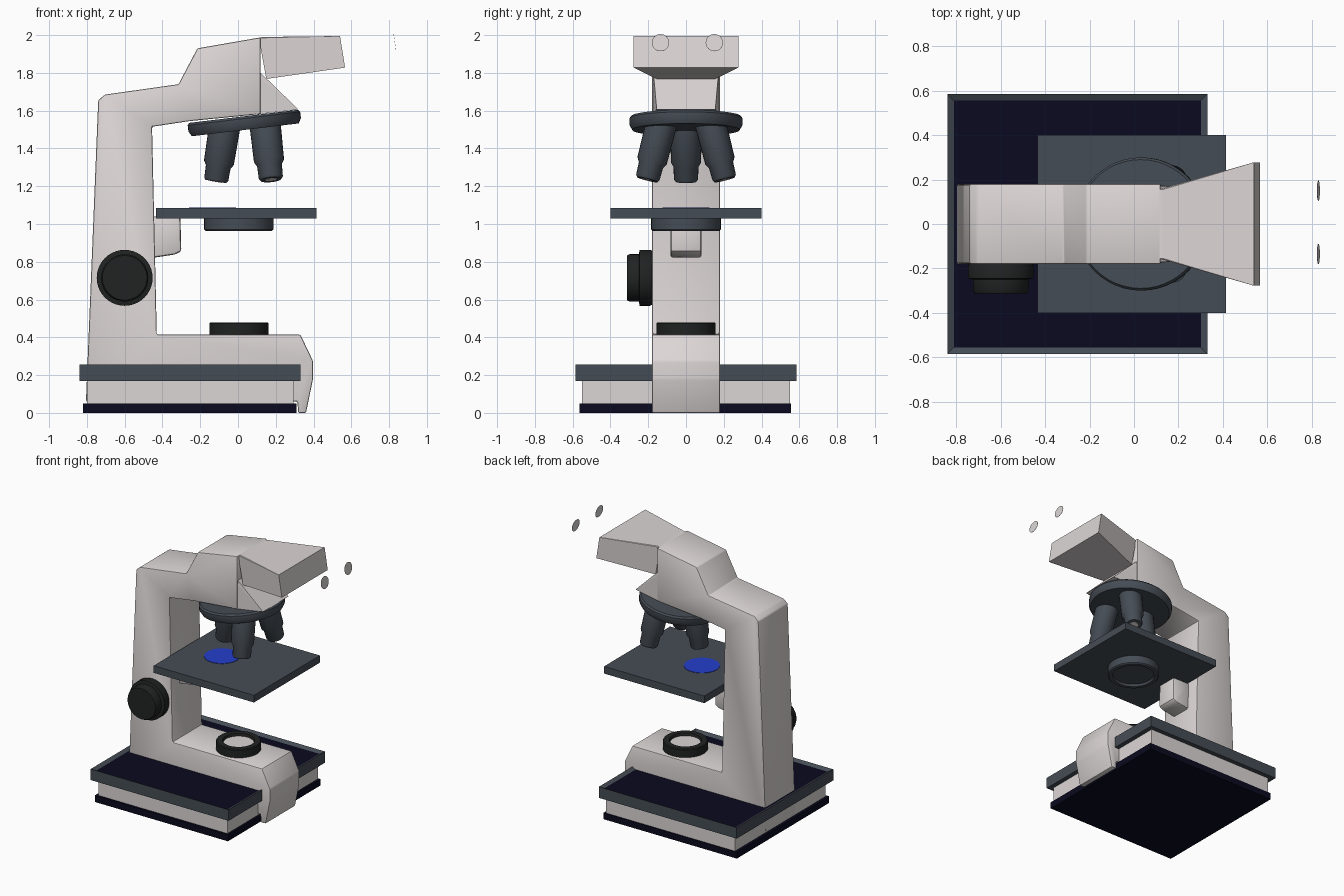
import bpy, bmesh, math
from mathutils import Vector

if "Cube" in bpy.data.objects:
    bpy.data.objects.remove(bpy.data.objects["Cube"])


def material(name, r, g, b):
    m = bpy.data.materials.new(name)
    m.use_nodes = True
    m.diffuse_color = (r, g, b, 1)
    m.node_tree.nodes["Principled BSDF"].inputs["Base Color"].default_value = (r, g, b, 1)
    return m


CREAM = material("warm_white", 0.72, 0.67, 0.67)
SLATE = material("slate_grey", 0.06, 0.073, 0.09)
NAVY = material("dark_navy", 0.003, 0.003, 0.014)
BLACK = material("soft_black", 0.015, 0.016, 0.016)
BLUE = material("bright_blue", 0.018, 0.05, 0.6)


def finish(bm, name, *mats, smooth=True):
    bmesh.ops.recalc_face_normals(bm, faces=bm.faces)
    me = bpy.data.meshes.new(name)
    bm.to_mesh(me)
    bm.free()
    ob = bpy.data.objects.new(name, me)
    bpy.context.collection.objects.link(ob)
    for m in mats:
        me.materials.append(m)
    if smooth:
        bpy.ops.object.select_all(action='DESELECT')
        ob.select_set(True)
        bpy.context.view_layer.objects.active = ob
        bpy.ops.object.shade_smooth_by_angle(angle=math.radians(32))
    return ob


def box_mesh(x, y, z):
    bm = bmesh.new()
    bmesh.ops.create_cube(bm, size=1)
    for v in bm.verts:
        v.co = [lo + (c + 0.5) * (hi - lo) for c, (lo, hi) in zip(v.co, (x, y, z))]
    return bm


def box(name, mat, x, y, z):
    return finish(box_mesh(x, y, z), name, mat, smooth=False)


def prism(name, mat, profile, half_width, bevel):
    """Side profile in x and z, extruded across y with rounded edges."""
    bm = bmesh.new()
    face = bm.faces.new([bm.verts.new((x, -half_width, z)) for x, z in profile])
    new = bmesh.ops.extrude_face_region(bm, geom=[face])["geom"]
    for v in new:
        if isinstance(v, bmesh.types.BMVert):
            v.co.y = half_width
    bmesh.ops.recalc_face_normals(bm, faces=bm.faces)
    if bevel:
        bmesh.ops.bevel(bm, geom=bm.edges[:], offset=bevel, segments=2,
                        profile=0.5, affect='EDGES', clamp_overlap=True)
    return finish(bm, name, mat)


def hull(name, mat, points):
    """Convex solid from (x, half width, z) points mirrored across y."""
    bm = bmesh.new()
    for x, y, z in points:
        bm.verts.new((x, y, z))
        bm.verts.new((x, -y, z))
    bmesh.ops.convex_hull(bm, input=bm.verts)
    bmesh.ops.dissolve_limit(bm, angle_limit=0.02, verts=bm.verts, edges=bm.edges)
    return finish(bm, name, mat, smooth=False)


def lathe(name, mat, profile, origin, axis, steps=40):
    """Turn (radius, distance) pairs around an axis."""
    bm = bmesh.new()
    vs = [bm.verts.new((r, 0, h)) for r, h in profile]
    es = [bm.edges.new(pair) for pair in zip(vs, vs[1:])]
    bmesh.ops.spin(bm, geom=vs + es, cent=(0, 0, 0), axis=(0, 0, 1),
                   angle=math.tau, steps=steps)
    bmesh.ops.remove_doubles(bm, verts=bm.verts, dist=0.0005)
    ob = finish(bm, name, mat)
    ob.rotation_mode = 'QUATERNION'
    ob.rotation_quaternion = Vector((0, 0, 1)).rotation_difference(Vector(axis).normalized())
    ob.location = origin
    return ob


UP, DOWN, RIGHT = (0, 0, 1), (0, 0, -1), (0, -1, 0)

# Plinth: slab, middle block and rim with a sunken top
box("plinth_slab", NAVY, (-0.82, 0.31), (-0.565, 0.555), (0, 0.05))
box("plinth_block", CREAM, (-0.80, 0.295), (-0.55, 0.55), (0.05, 0.18))
bm = box_mesh((-0.84, 0.33), (-0.585, 0.585), (0.17, 0.255))
bm.normal_update()
top = next(f for f in bm.faces if f.normal.z > 0.9)
bmesh.ops.inset_region(bm, faces=[top], thickness=0.04, depth=0)
top.material_index = 1
for v in top.verts:
    v.co.z -= 0.015
finish(bm, "plinth_rim", SLATE, NAVY, smooth=False)

# Body: foot, column, arm and head in one side profile
prism("body", CREAM, [
    (-0.805, 0.06), (0.315, 0.06), (0.318, 0.0), (0.36, 0.0), (0.397, 0.18),
    (0.397, 0.275), (0.33, 0.415), (-0.43, 0.415), (-0.455, 1.515),
    (-0.255, 1.545), (0.12, 1.582), (0.12, 1.988), (-0.215, 1.93),
    (-0.315, 1.74), (-0.705, 1.685), (-0.74, 1.655)], 0.181, 0.008)
hull("head_nose", CREAM, [
    (0.08, 0.178, 1.578), (0.08, 0.178, 1.80), (0.12, 0.172, 1.80),
    (0.15, 0.16, 1.77), (0.32, 0.155, 1.606)])
hull("eyepiece_block", CREAM, [
    (0.11, 0.155, 1.985), (0.13, 0.155, 1.99), (0.15, 0.155, 1.768),
    (0.54, 0.278, 1.995), (0.567, 0.278, 1.828)])

# Pair of eyepiece lenses
for side, y in (("left", 0.15), ("right", -0.135)):
    lathe(side + "_eyepiece_lens", CREAM, [(0, 0), (0.046, 0), (0.046, 0.001), (0, 0.001)],
          (0.83, y, 1.96), (0.99, 0, 0.14), 24)

# Tilted nosepiece with three objectives
lathe("nosepiece", SLATE, [(0, 0), (0.29, 0), (0.30, 0.012), (0.30, 0.045),
                           (0.285, 0.072), (0, 0.072)],
      (0.03, 0, 1.57), (0.12, 0, -1), 48)
objectives = {
    "back": ((-0.07, 0, 1.52), (-0.117, 0, 1.225)),
    "left": ((0.143, 0.13, 1.53), (0.175, 0.205, 1.235)),
    "right": ((0.143, -0.13, 1.53), (0.175, -0.205, 1.235)),
}
for side, (start, end) in objectives.items():
    a, b = Vector(start), Vector(end)
    n = (b - a).length
    lathe(side + "_objective", SLATE, [
        (0, 0), (0.083, 0), (0.08, n * 0.66), (0.066, n * 0.74),
        (0.064, n * 0.96), (0.056, n), (0, n)], a, b - a, 24)
    lathe(side + "_objective_lens", CREAM, [(0, 0), (0.032, 0), (0.032, 0.002), (0, 0.002)],
          b, b - a, 20)

# Stage with specimen, condenser and support bracket
box("stage", SLATE, (-0.435, 0.415), (-0.4, 0.4), (1.03, 1.085))
lathe("specimen", BLUE, [(0, 0), (0.125, 0), (0.125, 0.004), (0, 0.004)],
      (-0.135, 0, 1.084), UP)
lathe("condenser", SLATE, [(0.184, 0), (0.184, 0.058), (0.176, 0.066), (0.15, 0.066),
                           (0.145, 0.05), (0, 0.05)], (0.005, 0, 1.03), DOWN)
prism("stage_bracket", CREAM, [(-0.46, 0.82), (-0.335, 0.838), (-0.30, 0.855),
                               (-0.305, 1.04), (-0.46, 1.04)], 0.082, 0.014)

# Lamp ring on the foot
lathe("lamp_ring", BLACK, [(0.157, 0), (0.157, 0.06), (0.152, 0.066), (0.112, 0.066),
                           (0.106, 0.045), (0.106, 0)], (0.005, 0, 0.413), UP)
lathe("lamp_glass", CREAM, [(0, 0), (0.108, 0), (0.108, 0.005), (0, 0.005)],
      (0.005, 0, 0.455), UP)

# Focus knob on the right side
lathe("focus_knob", BLACK, [(0, 0), (0.143, 0), (0.148, 0.01), (0.148, 0.065),
                            (0.125, 0.07), (0.125, 0.12), (0.118, 0.133), (0, 0.133)],
      (-0.6, -0.18, 0.715), RIGHT)
